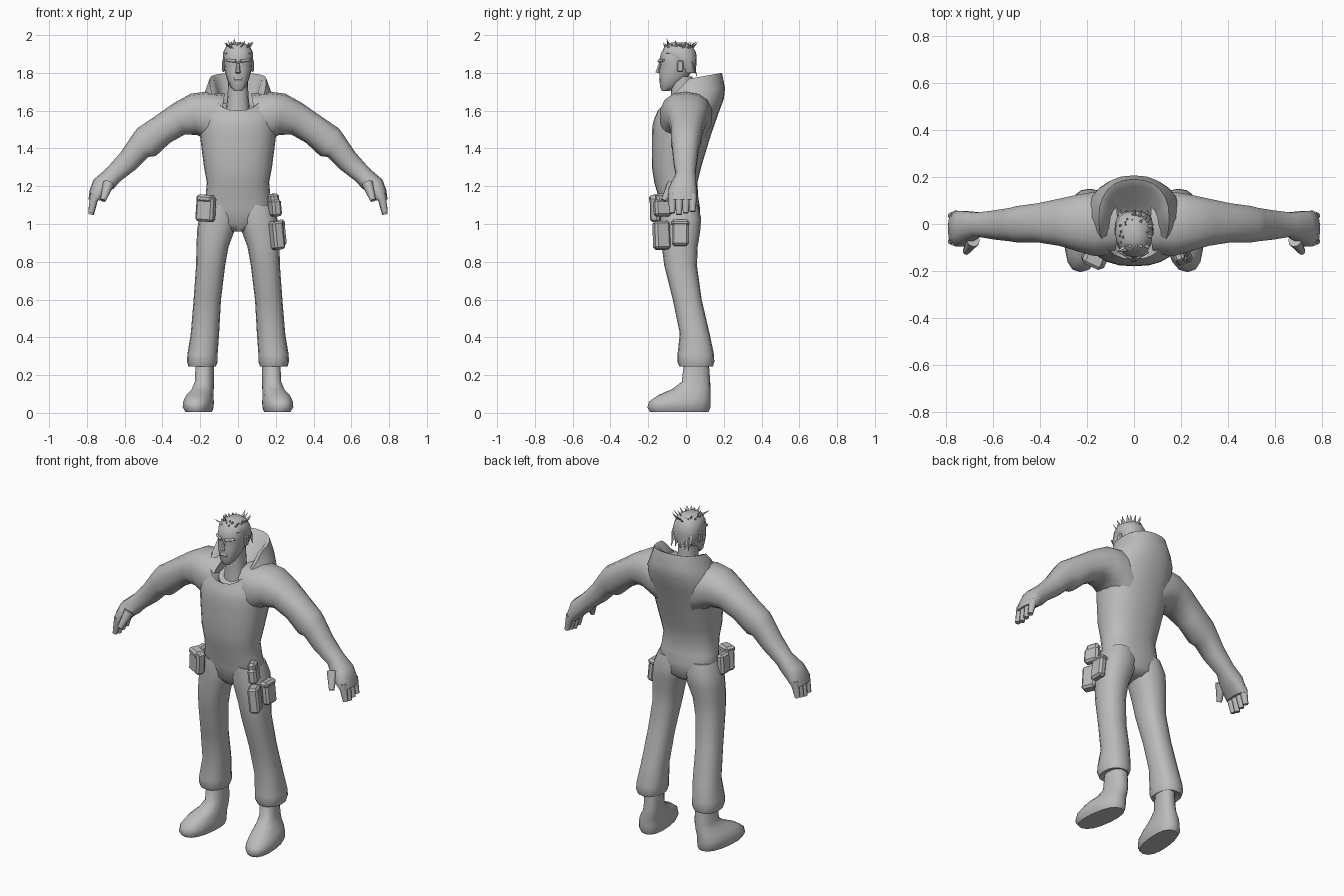
import bpy, bmesh, math, random
from mathutils import Vector, Matrix

random.seed(4)
grey = bpy.data.materials.new("plain grey")
grey.diffuse_color = (0.5, 0.5, 0.5, 1)


def finish(bm, name, angle=50):
    bmesh.ops.recalc_face_normals(bm, faces=bm.faces)
    me = bpy.data.meshes.new(name)
    bm.to_mesh(me)
    bm.free()
    me.materials.append(grey)
    ob = bpy.data.objects.new(name, me)
    bpy.context.collection.objects.link(ob)
    bpy.ops.object.select_all(action='DESELECT')
    bpy.context.view_layer.objects.active = ob
    ob.select_set(True)
    bpy.ops.object.shade_smooth_by_angle(angle=math.radians(angle))
    return ob


def skin(name, rings, angle=50):
    """Bridge rings of points and cap both ends."""
    bm = bmesh.new()
    loops = [[bm.verts.new(p) for p in r] for r in rings]
    n = len(loops[0])
    for a, b in zip(loops, loops[1:]):
        for i in range(n):
            j = (i + 1) % n
            bm.faces.new((a[i], a[j], b[j], b[i]))
    bm.faces.new(loops[0])
    bm.faces.new(loops[-1])
    return finish(bm, name, angle)


def circle(n, power=0.85):
    """Slightly squared unit circle."""
    for i in range(n):
        t = 2 * math.pi * i / n
        c, s = math.cos(t), math.sin(t)
        yield (math.copysign(abs(c) ** power, c), math.copysign(abs(s) ** power, s))


def stack(name, rows, sign=1, n=16, skew=0.0, angle=50):
    """Rows of z, x min, x max, y front, y back."""
    rings = []
    for z, x0, x1, y0, y1 in rows:
        ring = []
        for c, s in circle(n):
            y = (y0 + y1) / 2 + s * (y1 - y0) / 2
            x = (x0 + x1) / 2 + c * (x1 - x0) / 2 - skew * (y + 0.03)
            ring.append((sign * x, y, z))
        rings.append(ring)
    return skin(name, rings, angle)


def limb(name, rows, sign=1, n=14):
    """Rows of top (x, z), bottom (x, z), y front, y back."""
    rings = []
    for (tx, tz), (bx, bz), y0, y1 in rows:
        rings.append([(sign * ((tx + bx) / 2 + c * (tx - bx) / 2),
                       (y0 + y1) / 2 + s * (y1 - y0) / 2,
                       (tz + bz) / 2 + c * (tz - bz) / 2) for c, s in circle(n)])
    return skin(name, rings)


def tube(name, a, b, ra, rb, n=8, flat=1.0):
    a, b = Vector(a), Vector(b)
    q = (b - a).to_track_quat('Z', 'Y')
    rings = [[p + q @ Vector((c * r, s * r * flat, 0)) for c, s in circle(n, 1)]
             for p, r in ((a, ra), (b, rb))]
    return skin(name, rings)


def box(name, centre, size, turn=0, tilt=0, bevel=0.012):
    bm = bmesh.new()
    bmesh.ops.create_cube(bm, size=1, matrix=Matrix.Diagonal((*size, 1)))
    bmesh.ops.bevel(bm, geom=bm.edges[:], offset=bevel, segments=1, affect='EDGES')
    bm.transform(Matrix.Translation(centre) @ Matrix.Rotation(math.radians(turn), 4, 'Z')
                 @ Matrix.Rotation(math.radians(tilt), 4, 'Y'))
    return finish(bm, name, 30)


# Torso with tall open collar: z front, z side, z back, half width, y front, y back
torso = [(.96, .97, .97, .05, -.09, .04), (1.0, 1.0, 1.0, .14, -.12, .07),
         (1.08, 1.08, 1.08, .185, -.135, .075), (1.14, 1.14, 1.14, .172, -.145, .065),
         (1.22, 1.22, 1.22, .165, -.168, .06), (1.30, 1.30, 1.30, .18, -.18, .08),
         (1.40, 1.40, 1.40, .193, -.18, .11), (1.47, 1.48, 1.48, .203, -.18, .135),
         (1.52, 1.58, 1.58, .21, -.178, .17), (1.56, 1.66, 1.66, .20, -.168, .20),
         (1.58, 1.70, 1.72, .175, -.158, .207), (1.60, 1.77, 1.80, .15, -.15, .19),
         (1.59, 1.76, 1.785, .125, -.13, .16), (1.57, 1.64, 1.64, .09, -.11, .08)]
rings = []
for zf, zm, zb, rx, y0, y1 in torso:
    ring = []
    for c, s in circle(24):
        z = zm + (zf - zm) * -s if s < 0 else zm + (zb - zm) * s
        ring.append((c * rx, (y0 + y1) / 2 + s * (y1 - y0) / 2, z))
    rings.append(ring)
skin("torso_and_collar", rings)

for sign, side in ((-1, "right"), (1, "left")):
    # Sleeve, cuff and palm
    limb(side + "_arm", [
        ((.07, 1.69), (.12, 1.40), -.13, .13), ((.17, 1.70), (.16, 1.44), -.14, .14),
        ((.25, 1.69), (.215, 1.47), -.12, .128), ((.34, 1.64), (.28, 1.475), -.095, .11),
        ((.44, 1.57), (.36, 1.43), -.08, .09), ((.535, 1.505), (.435, 1.36), -.08, .078),
        ((.56, 1.47), (.475, 1.355), -.075, .07), ((.62, 1.38), (.54, 1.29), -.068, .06),
        ((.695, 1.295), (.625, 1.225), -.055, .05), ((.765, 1.235), (.655, 1.19), -.08, .055),
        ((.785, 1.18), (.69, 1.165), -.098, .058), ((.792, 1.13), (.73, 1.125), -.095, .055)], sign)
    # Fingers and thumb
    for i in range(4):
        y = -.073 + i * .036
        tube(side + "_finger", (sign * .757, y, 1.16), (sign * .778, y, 1.05 + .008 * abs(i - 1)),
             .024, .015)
    tube(side + "_thumb", (sign * .685, -.07, 1.215), (sign * .715, -.118, 1.125), .03, .015)
    # Trouser leg with flared hem
    stack(side + "_trouser_leg", [
        (1.10, .02, .18, -.13, .065), (1.03, .0, .208, -.135, .08), (.96, .02, .217, -.13, .075),
        (.88, .05, .22, -.128, .062), (.78, .068, .222, -.115, .058), (.6, .09, .235, -.07, .083),
        (.42, .10, .25, -.033, .125), (.31, .108, .268, -.045, .148), (.27, .108, .27, -.045, .15),
        (.245, .118, .262, -.035, .142), (.26, .15, .22, .0, .11)], sign)
    # Boot
    stack(side + "_boot", [
        (.005, .14, .275, -.19, .12), (.03, .13, .29, -.205, .13), (.06, .13, .288, -.195, .13),
        (.095, .133, .275, -.145, .13), (.125, .135, .25, -.075, .13),
        (.165, .135, .237, -.022, .128), (.28, .135, .232, -.01, .12)], sign, skew=.1)
    # Ear
    box(side + "_ear", (sign * .077, -.03, 1.835), (.016, .035, .06), 0, 0, .006)
    # Brow and cheek
    tube(side + "_brow", (sign * .012, -.143, 1.862), (sign * .06, -.118, 1.868), .009, .007)

# Neck and head
stack("neck", [(1.55, -.07, .07, -.09, .06), (1.68, -.055, .055, -.078, .04),
               (1.78, -.052, .052, -.085, .035)])
stack("head", [(1.705, -.022, .022, -.128, -.085), (1.725, -.04, .04, -.138, -.05),
               (1.765, -.058, .058, -.14, .0), (1.81, -.07, .07, -.142, .035),
               (1.845, -.074, .074, -.137, .045), (1.87, -.076, .076, -.142, .047),
               (1.91, -.073, .073, -.13, .044), (1.94, -.055, .055, -.105, .025),
               (1.955, -.02, .02, -.07, -.01)])
tube("nose", (0, -.135, 1.86), (0, -.15, 1.80), .006, .014, 6)
tube("lips", (-.022, -.132, 1.765), (.022, -.132, 1.765), .011, .011, 6)

# Hair cap with swept locks
stack("hair_cap", [(1.80, -.058, .058, -.02, .05), (1.86, -.081, .081, -.065, .057),
                   (1.905, -.08, .08, -.128, .054), (1.94, -.064, .064, -.115, .036),
                   (1.962, -.025, .025, -.075, .0)])
for i in range(26):
    t = i * 2.4
    r = .028 + .03 * random.random()
    root = Vector((r * math.cos(t), -.04 + 1.2 * r * math.sin(t), 1.935 - r * .3))
    sweep = Vector((.45 * math.cos(t) + .15, .5 * math.sin(t) + .1, .75)).normalized()
    tip = root + sweep * (.035 + .03 * random.random())
    tip.z = min(tip.z, 1.993)
    tube("hair_lock", root, tip, .015, .001, 4, .45)
for x in (-.055, -.03, 0, .03, .055):
    tube("nape_lock", (x, .035, 1.86), (x * 1.05, .058, 1.78), .018, .002, 4, .5)
tube("front_lock", (-.03, -.10, 1.93), (-.075, -.12, 1.96), .016, .001, 4, .5)

# Belt pouches
box("right_front_pouch", (-.17, -.15, 1.08), (.10, .055, .135), -25, 4)
box("right_pouch_flap", (-.17, -.152, 1.135), (.09, .065, .04), -25, 4)
box("right_side_pouch", (-.20, -.075, 1.08), (.045, .08, .12), 0, 4)
box("left_upper_pouch", (.195, -.125, 1.085), (.05, .09, .09), 20, -6)
box("left_pouch_flap", (.188, -.125, 1.135), (.045, .075, .05), 20, -6)
box("left_front_pouch", (.205, -.13, .94), (.06, .085, .15), 22, -6)
box("left_side_pouch", (.23, -.03, .95), (.045, .09, .13), 0, -6)
box("left_pouch_lid", (.222, -.03, 1.005), (.055, .098, .035), 0, -6)
